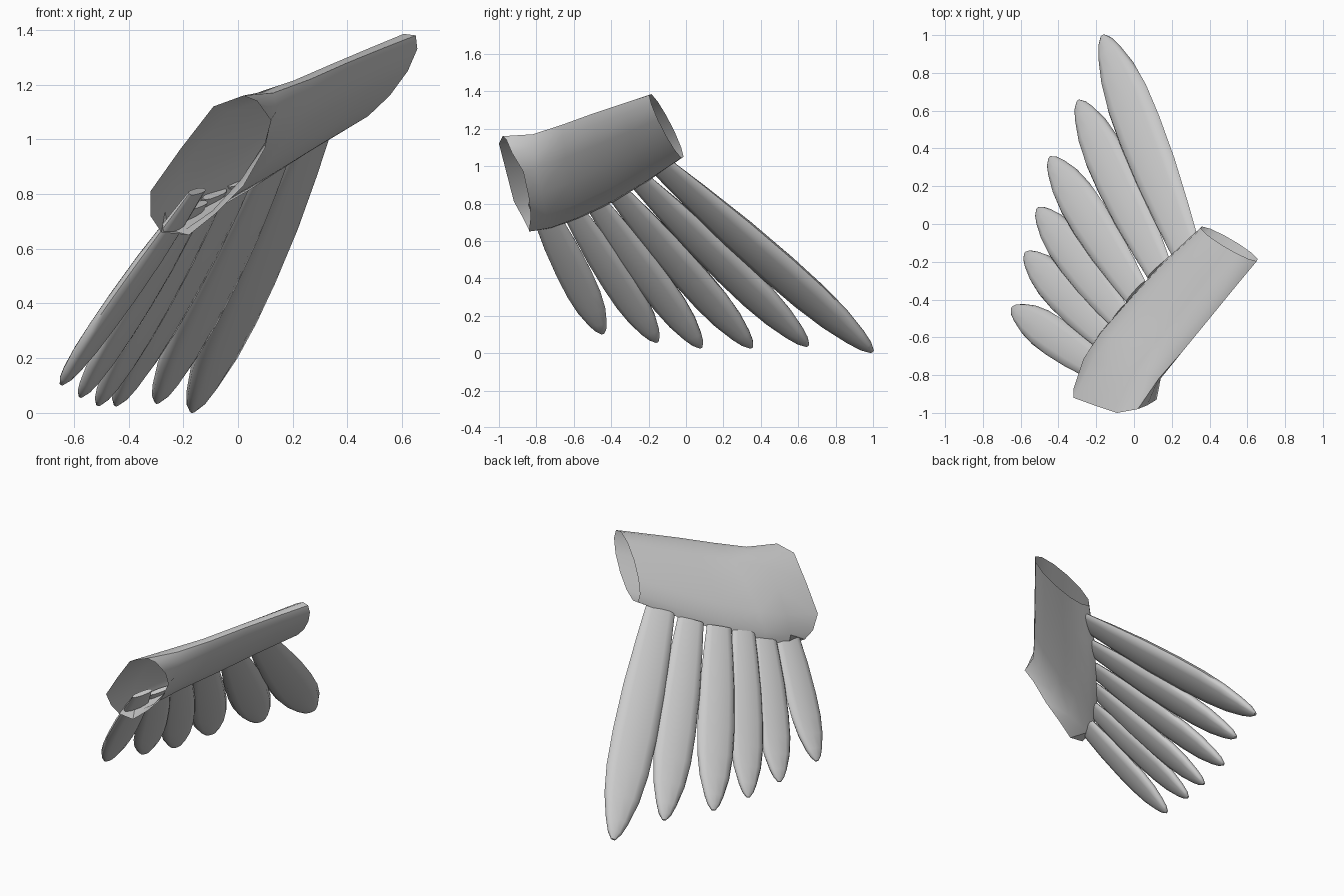
import bpy, bmesh, math
from mathutils import Vector as V

if "Cube" in bpy.data.objects:
    bpy.data.objects.remove(bpy.data.objects["Cube"])


def oval(c, a, b, n, e=1.0):
    """Ring of n points: centre c, half axes a and b; e < 1 makes it boxier."""
    def p(v):
        return math.copysign(abs(v) ** e, v)
    return [c + a * p(math.cos(2 * math.pi * k / n)) + b * p(math.sin(2 * math.pi * k / n))
            for k in range(n)]


def loft(name, rings, cap_start=False, cap_end=False, angle=50):
    """Skin a list of equal-sized rings into a smooth tube."""
    bm = bmesh.new()
    vr = [[bm.verts.new(p) for p in r] for r in rings]
    n = len(vr[0])
    for r, s in zip(vr, vr[1:]):
        for k in range(n):
            bm.faces.new((r[k], r[(k + 1) % n], s[(k + 1) % n], s[k]))
    if cap_start:
        bm.faces.new(vr[0][::-1])
    if cap_end:
        bm.faces.new(vr[-1])
    bmesh.ops.recalc_face_normals(bm, faces=bm.faces[:])
    me = bpy.data.meshes.new(name)
    bm.to_mesh(me)
    bm.free()
    ob = bpy.data.objects.new(name, me)
    bpy.context.collection.objects.link(ob)
    bpy.ops.object.select_all(action='DESELECT')
    ob.select_set(True)
    bpy.context.view_layer.objects.active = ob
    bpy.ops.object.shade_smooth_by_angle(angle=math.radians(angle))
    return ob


# Wing arm: open flattened sleeve, with an irregular rim at the shoulder
rim = [V(p) for p in (
    (0.02, -0.98, 1.16), (-0.09, -1.0, 1.12), (-0.21, -0.96, 0.965), (-0.32, -0.92, 0.81),
    (-0.32, -0.87, 0.72), (-0.28, -0.84, 0.66), (-0.18, -0.84, 0.65), (-0.08, -0.83, 0.73),
    (0.02, -0.84, 0.83), (0.10, -0.87, 0.97), (0.12, -0.93, 1.07), (0.07, -0.96, 1.14))]
# leading edge, trailing edge, half thickness of each station
stations = [((0.13, -0.82, 1.17), (-0.255, -0.71, 0.67), (-0.075, 0.01, 0.065)),
            ((0.265, -0.665, 1.22), (-0.175, -0.57, 0.72), (-0.062, 0.0, 0.058)),
            ((0.40, -0.50, 1.28), (-0.015, -0.385, 0.81), (-0.056, 0.0, 0.055)),
            ((0.535, -0.335, 1.335), (0.16, -0.195, 0.925), (-0.052, 0.0, 0.055)),
            ((0.65, -0.197, 1.38), (0.36, -0.013, 1.05), (-0.05, 0.0, 0.055))]
rings = [rim]
for lead, trail, b in stations:
    lead, trail = V(lead), V(trail)
    rings.append(oval((lead + trail) / 2, (lead - trail) / 2, V(b), 12))
loft("wing_arm", rings)

# Feathers: root, tip, half width, half thickness
feathers = [((0.27, -0.12, 0.99), (-0.165, 0.995, 0.008), 0.138, 0.042),
            ((0.13, -0.235, 0.91), (-0.295, 0.65, 0.04), 0.124, 0.040),
            ((0.01, -0.36, 0.85), (-0.445, 0.35, 0.03), 0.118, 0.037),
            ((-0.085, -0.48, 0.80), (-0.51, 0.08, 0.03), 0.110, 0.035),
            ((-0.15, -0.605, 0.76), (-0.575, -0.155, 0.06), 0.106, 0.033),
            ((-0.15, -0.785, 0.81), (-0.645, -0.445, 0.105), 0.104, 0.033)]
# position along the feather, width factor, thickness factor
profile = [(0, 0.66, 0.4), (0.15, 0.8, 0.7), (0.35, 0.95, 0.95), (0.55, 1, 1), (0.7, 0.96, 0.95),
           (0.82, 0.8, 0.9), (0.92, 0.52, 0.75), (0.97, 0.32, 0.55), (1, 0.10, 0.2)]
for i, (root, tip, hw, ht) in enumerate(feathers):
    root, tip = V(root), V(tip)
    f = (tip - root).normalized()
    up = V((-0.59, 0.32, 0.74)).lerp(V((-0.64, 0.2, 0.74)), i / 5)
    w = f.cross(up).normalized()
    up = w.cross(f).normalized()
    loft(f"feather_{i + 1}",
         [oval(root.lerp(tip, t), w * hw * a, up * ht * b, 12, 0.8) for t, a, b in profile],
         True, True, 60)
